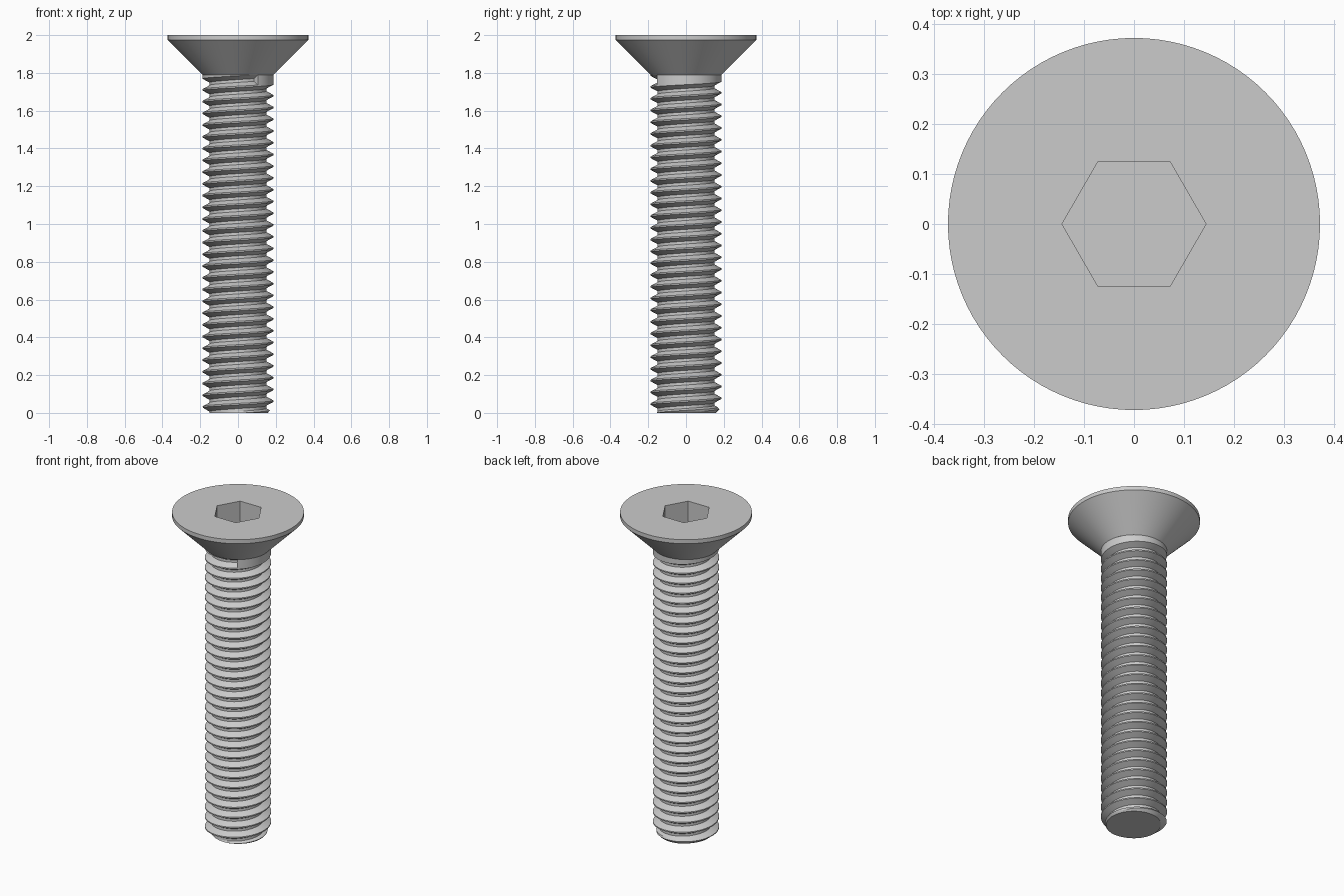
import bpy
import bmesh
from math import sin, cos, pi, radians

if "Cube" in bpy.data.objects:
    bpy.data.objects.remove(bpy.data.objects["Cube"])

MAJOR, MINOR, PITCH = 0.187, 0.15, 0.0622
HEAD_R, HEAD_BASE, HEAD_RIM, TOP = 0.373, 1.789, 1.975, 2.0
SEGS, TURNS = 96, 30
END_ANGLE, END_Z = radians(-55.5), 1.763

steel = bpy.data.materials.new("steel grey")
steel.use_nodes = True
grey = (0.6, 0.6, 0.6, 1)
steel.diffuse_color = grey
steel.node_tree.nodes["Principled BSDF"].inputs["Base Color"].default_value = grey


def make_object(name, bm):
    mesh = bpy.data.meshes.new(name)
    bm.to_mesh(mesh)
    bm.free()
    obj = bpy.data.objects.new(name, mesh)
    bpy.context.collection.objects.link(obj)
    mesh.materials.append(steel)
    return obj


def activate(obj):
    bpy.ops.object.select_all(action='DESELECT')
    obj.select_set(True)
    bpy.context.view_layer.objects.active = obj


def prism(bm, rings, sides):
    """Closed solid of revolution from (radius, height) rings."""
    loops = [[bm.verts.new((r * cos(2 * pi * i / sides), r * sin(2 * pi * i / sides), z))
              for i in range(sides)] for r, z in rings]
    for low, high in zip(loops, loops[1:]):
        for i in range(sides):
            j = (i + 1) % sides
            bm.faces.new((low[i], low[j], high[j], high[i]))
    bm.faces.new(loops[0][::-1])
    bm.faces.new(loops[-1])


# Countersunk head with a hexagonal socket
bm = bmesh.new()
prism(bm, [(MAJOR, HEAD_BASE), (HEAD_R, HEAD_RIM), (HEAD_R, TOP)], SEGS)
head = make_object("countersunk_head", bm)

bm = bmesh.new()
socket_r = 0.25 / 3 ** 0.5
prism(bm, [(socket_r, TOP - 0.16), (socket_r, TOP + 0.1)], 6)
cutter = make_object("socket_cutter", bm)
cutter.hide_render = True

cut = head.modifiers.new("socket", 'BOOLEAN')
cut.operation = 'DIFFERENCE'
cut.solver = 'EXACT'
cut.object = cutter
activate(head)
bpy.ops.object.modifier_apply(modifier=cut.name)
bpy.data.objects.remove(cutter)

# Threaded shank: one groove section swept up a right-hand helix
half_open, half_root = PITCH * 0.44, PITCH * 0.12
half_mid, mid_r = (half_open + half_root) / 2, (MAJOR + MINOR) / 2
groove = [(-half_open, MAJOR), (-half_mid, mid_r), (-half_root, MINOR),
          (half_root, MINOR), (half_mid, mid_r), (half_open, MAJOR)]

bm = bmesh.new()
columns = []
for i in range(SEGS + 1):
    t = i / SEGS
    angle = END_ANGLE + 2 * pi * t
    points = [(END_Z - PITCH * (TURNS - k + 1 - t) + dz, r)
              for k in range(TURNS + 1) for dz, r in groove]
    points.append((HEAD_BASE + 0.012, MAJOR))
    column = []
    for z, r in points:
        r = min(r, max(MINOR, 0.157 + z))    # chamfered tip
        column.append(bm.verts.new((r * cos(angle), r * sin(angle), z)))
    columns.append(column)
for a, b in zip(columns, columns[1:]):
    for j in range(len(a) - 1):
        bm.faces.new((a[j], b[j], b[j + 1], a[j + 1]))

# Wall where the groove stops below the head
bm.faces.new(columns[-1][-2:-len(groove) - 2:-1])
bmesh.ops.remove_doubles(bm, verts=bm.verts[:], dist=1e-5)

# Flat tip
result = bmesh.ops.bisect_plane(bm, geom=bm.verts[:] + bm.edges[:] + bm.faces[:],
                                plane_co=(0, 0, 0), plane_no=(0, 0, 1), clear_inner=True)
rim = [g for g in result["geom_cut"] if isinstance(g, bmesh.types.BMEdge)]
tip = bmesh.ops.edgeloop_fill(bm, edges=rim)["faces"]
for face in tip:
    face.normal_update()
    if face.normal.z > 0:
        face.normal_flip()
shank = make_object("threaded_shank", bm)

for obj in (head, shank):
    activate(obj)
    bpy.ops.object.shade_smooth_by_angle(angle=radians(25))
